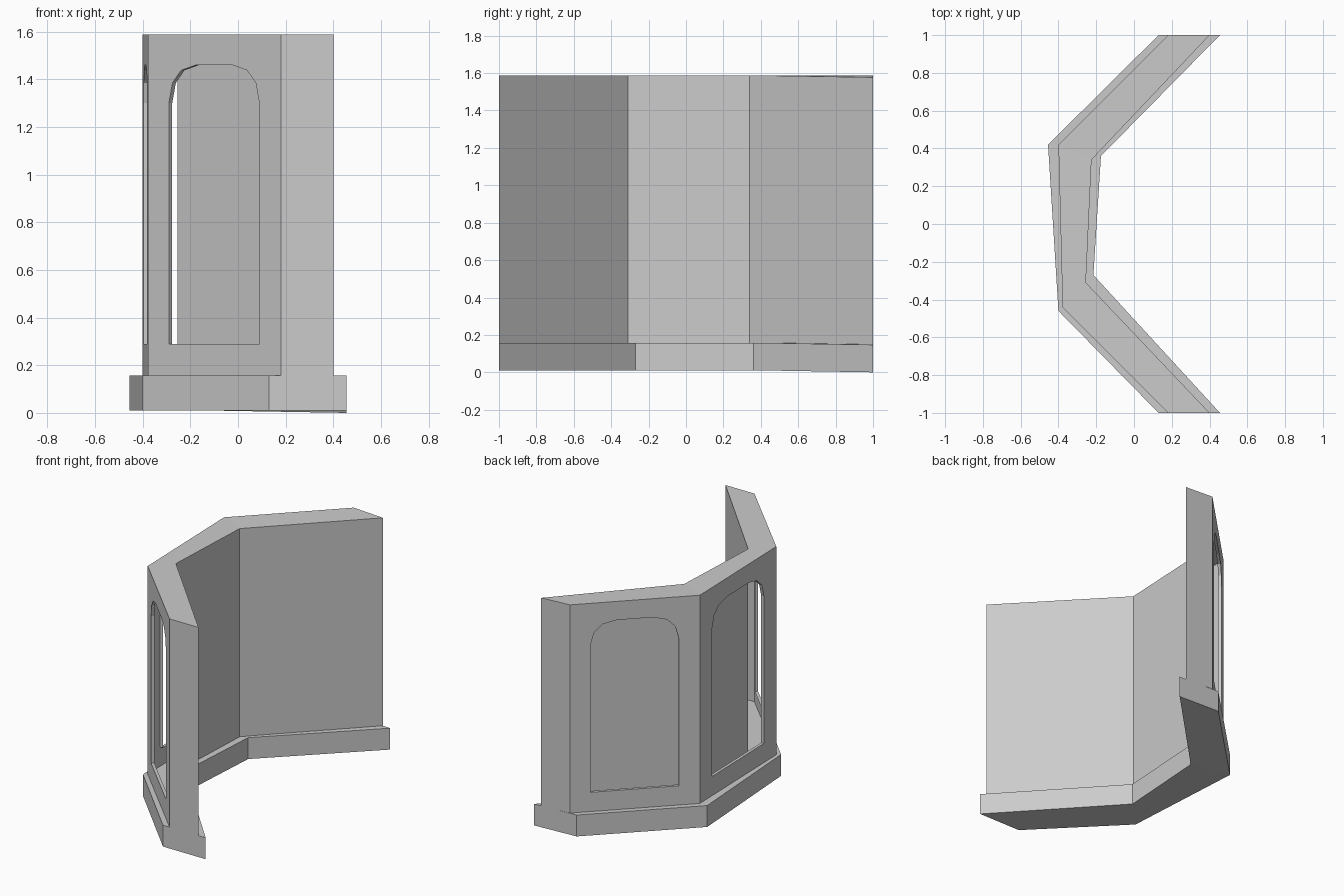
import bpy, bmesh
from mathutils import Vector

if "Cube" in bpy.data.objects:
    bpy.data.objects.remove(bpy.data.objects["Cube"])

# Plan outlines, running from the back end to the front end
BASE_OUT = [(0.13, 1), (-0.455, 0.42), (-0.40, -0.46), (0.13, -1)]
BASE_IN = [(0.455, 1), (-0.175, 0.36), (-0.215, -0.27), (0.455, -1)]
WALL_OUT = [(0.18, 1), (-0.40, 0.42), (-0.378, -0.44), (0.18, -1)]
WALL_IN = [(0.40, 1), (-0.225, 0.34), (-0.255, -0.31), (0.40, -1)]
Z_FLOOR, Z_BASE, Z_TOP = 0.011, 0.158, 1.588
SAG = 0.011  # the inner back corner sits slightly low


def column(outline, z, sag=0.0):
    return [Vector((x, y, z - (sag if i == 0 else 0))) for i, (x, y) in enumerate(outline)]


def add_face(bm, pts):
    return bm.faces.new([bm.verts.new(p) for p in pts])


def strip(bm, a, b):
    for i in range(len(a) - 1):
        add_face(bm, (a[i], a[i + 1], b[i + 1], b[i]))


def finish(bm, name):
    bmesh.ops.remove_doubles(bm, verts=bm.verts, dist=1e-4)
    bmesh.ops.recalc_face_normals(bm, faces=bm.faces)
    mesh = bpy.data.meshes.new(name)
    bm.to_mesh(mesh)
    bm.free()
    obj = bpy.data.objects.new(name, mesh)
    bpy.context.collection.objects.link(obj)


def window_panel(bm, a, b, z0, z1):
    """Flat panel with an arched opening and a thin reveal."""
    a, b = Vector((*a, 0)), Vector((*b, 0))
    along = b - a
    inward = Vector((-along.y, along.x, 0)).normalized() * 0.02

    def pt(t, z):
        return a + along * t + Vector((0, 0, z))

    lo, hi = 0.157, 0.838
    mid, w = (lo + hi) / 2, hi - lo
    arch = [(0.5, 0.29), (0, 0.29), (0, 1.30), (0.04, 1.385),
            (0.135, 1.438), (0.295, 1.46), (0.5, 1.46)]
    for side in (0, 1):
        edge = [pt(lo + w * (1 - f if side else f), z) for f, z in arch]
        add_face(bm, edge + [pt(mid, z1), pt(side, z1), pt(side, z0), pt(mid, z0)])
        strip(bm, edge, [p + inward for p in edge])


# Plinth: solid bent slab
bm = bmesh.new()
ob, ot = column(BASE_OUT, Z_FLOOR), column(BASE_OUT, Z_BASE)
ib, it = column(BASE_IN, Z_FLOOR, SAG), column(BASE_IN, Z_BASE, SAG)
for lower, upper in ((ob, ot), (ib, it), (ob, ib), (ot, it)):
    strip(bm, lower, upper)
for i in (0, 3):
    add_face(bm, (ob[i], ot[i], it[i], ib[i]))
finish(bm, "plinth")

# Hollow wall: arched outer panels, plain inner side, top and ends
bm = bmesh.new()
ob, ot = column(WALL_OUT, Z_BASE), column(WALL_OUT, Z_TOP)
ib, it = column(WALL_IN, Z_BASE, SAG), column(WALL_IN, Z_TOP, SAG)
for i in range(3):
    window_panel(bm, WALL_OUT[i], WALL_OUT[i + 1], Z_BASE, Z_TOP)
strip(bm, ib, it)
strip(bm, ot, it)
for i in (0, 3):
    add_face(bm, (ob[i], ot[i], it[i], ib[i]))
finish(bm, "window_wall")
